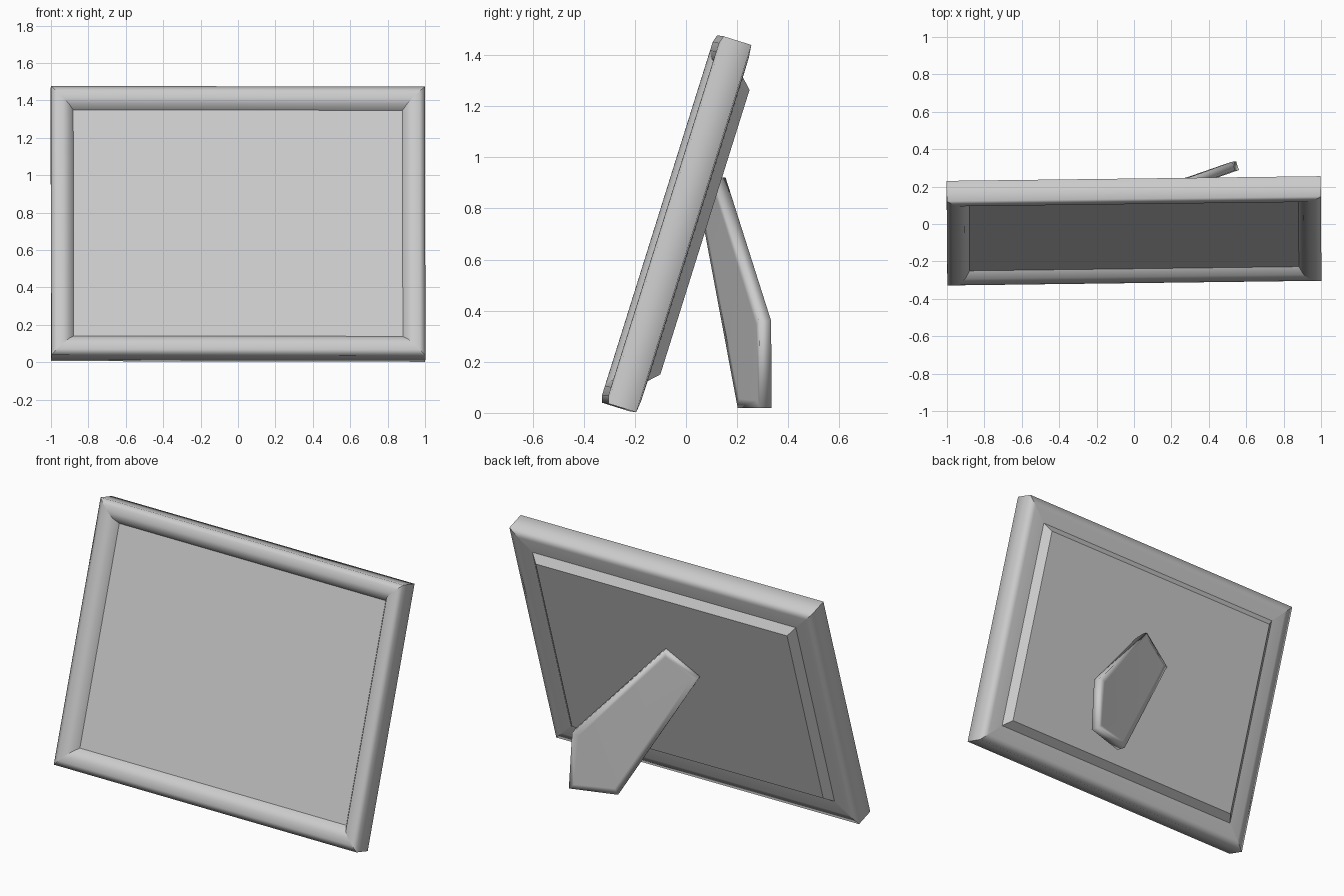
import bpy, bmesh
from math import radians
from mathutils import Matrix, Vector

cube = bpy.data.objects.get("Cube")
if cube:
    bpy.data.objects.remove(cube, do_unlink=True)

HALF_W, HALF_H = 1.0, 0.753

# One plain grey finish for every part
grey = bpy.data.materials.new("plain_grey")
grey.use_nodes = True
grey.diffuse_color = (0.6, 0.6, 0.6, 1)
grey.node_tree.nodes["Principled BSDF"].inputs["Base Color"].default_value = (0.6, 0.6, 0.6, 1)

# The framed picture leans back and is turned very slightly
LEAN = (Matrix.Translation((0, -0.0375, 0.74))
        @ Matrix.Rotation(radians(0.72), 4, 'Z')
        @ Matrix.Rotation(radians(0.1), 4, 'Y')
        @ Matrix.Rotation(radians(-17.4), 4, 'X'))


def finish(bm, name, matrix=None):
    bmesh.ops.recalc_face_normals(bm, faces=bm.faces)
    mesh = bpy.data.meshes.new(name)
    bm.to_mesh(mesh)
    bm.free()
    mesh.materials.append(grey)
    obj = bpy.data.objects.new(name, mesh)
    bpy.context.collection.objects.link(obj)
    if matrix:
        obj.matrix_world = matrix
    return obj


def rectangle_loft(name, section, caps=False, smooth=False):
    """Sweep a section of (inset from the outer edge, depth) round a rectangle."""
    bm = bmesh.new()
    rings = []
    for inset, depth in section:
        w, h = HALF_W - inset, HALF_H - inset
        rings.append([bm.verts.new((sx * w, depth, sz * h))
                      for sx, sz in ((-1, -1), (1, -1), (1, 1), (-1, 1))])
    for a, b in zip(rings, rings[1:]):
        for i in range(4):
            j = (i + 1) % 4
            face = bm.faces.new((a[i], a[j], b[j], b[i]))
            face.smooth = smooth
        # Mitre joints stay crisp
        for va, vb in zip(a, b):
            bm.edges.get((va, vb)).smooth = False
    if caps:
        bm.faces.new(rings[0])
        bm.faces.new(rings[-1])
    return finish(bm, name, LEAN)


# Moulded frame: rounded front, flat outer side, nearly flat back
rectangle_loft("frame_moulding", [
    (0.13, 0.066), (0.05, 0.064), (0, 0.058), (0, -0.056),
    (0.03, -0.065), (0.065, -0.065), (0.095, -0.05), (0.12, -0.013)],
    smooth=True)

# Flat picture sheet seen through the opening
rectangle_loft("picture_panel", [(0.118, -0.013), (0.118, 0.02)], caps=True)

# Backing board with sloped edges
rectangle_loft("backing_board", [(0.128, 0.02), (0.128, 0.064), (0.17, 0.106)], caps=True)

# Easel leg: five-sided slab swung out from the backing board
outline = [(0.546, 0.335, 0.02), (0.526, 0.333, 0.36), (0.034, 0.155, 0.92),
           (-0.16, 0.106, 0.785), (0.279, 0.249, 0.02)]
thickness = Vector((0.015, -0.047, 0))
bm = bmesh.new()
back = [bm.verts.new(p) for p in outline]
front = [bm.verts.new(Vector(p) + thickness) for p in outline]
sheets = [bm.faces.new(back), bm.faces.new(front[::-1])]
for i in range(5):
    j = (i + 1) % 5
    bm.faces.new((back[j], back[i], front[i], front[j]))
bmesh.ops.recalc_face_normals(bm, faces=bm.faces)
# Inner borders keep the broad faces flat while the rim shades softly
bmesh.ops.inset_individual(bm, faces=sheets, thickness=0.04)
for f in bm.faces:
    f.smooth = True
finish(bm, "easel_leg")
